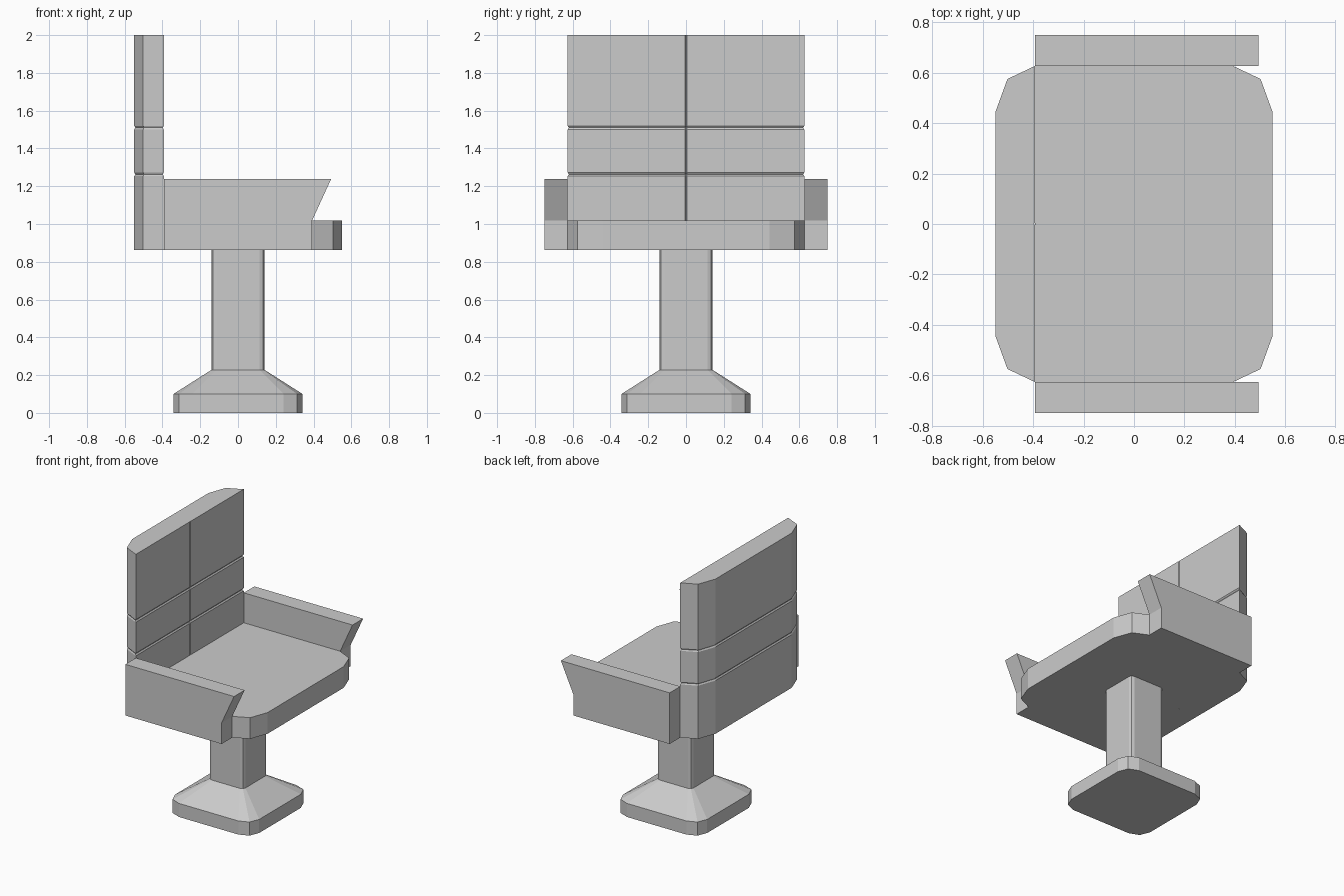
import bpy, bmesh

if "Cube" in bpy.data.objects:
    bpy.data.objects.remove(bpy.data.objects["Cube"])


def loft(name, rings):
    """Skin a stack of matching closed outlines and cap both ends."""
    bm = bmesh.new()
    rows = [[bm.verts.new(p) for p in ring] for ring in rings]
    n = len(rows[0])
    for a, b in zip(rows, rows[1:]):
        for i in range(n):
            j = (i + 1) % n
            bm.faces.new((a[i], a[j], b[j], b[i]))
    bm.faces.new(rows[0][::-1])
    bm.faces.new(rows[-1])
    bmesh.ops.recalc_face_normals(bm, faces=bm.faces)
    mesh = bpy.data.meshes.new(name)
    bm.to_mesh(mesh)
    bm.free()
    obj = bpy.data.objects.new(name, mesh)
    bpy.context.collection.objects.link(obj)
    return obj


def flat(outline, z):
    return [(x, y, z) for x, y in outline]


def rounded_square(r, cut, mid):
    """Square outline with two-facet corners."""
    corner = [(r, r - cut), (mid, mid), (r - cut, r)]
    pts = []
    for _ in range(4):
        pts += corner
        corner = [(-y, x) for x, y in corner]
    return pts


# Pedestal: flat foot, sloped shoulder and column
foot = rounded_square(0.342, 0.10, 0.313)
column = rounded_square(0.14, 0.026, 0.133)
loft("pedestal", [flat(foot, 0), flat(foot, 0.10), flat(column, 0.228), flat(column, 0.862)])

# Seat cushion with faceted front corners
half = [(-0.392, 0.627), (0.392, 0.627), (0.502, 0.575), (0.55, 0.443)]
seat = half + [(x, -y) for x, y in reversed(half)]
loft("seat", [flat(seat, 0.862), flat(seat, 1.018)])

# Backrest with a vertical seam in front and two seams all the way round
half = [(-0.397, 0.0), (-0.392, 0.005), (-0.392, 0.627), (-0.502, 0.575), (-0.55, 0.443)]
back = half + [(x, -y) for x, y in reversed(half[1:])]
inset = 0.007
cx, hx, hy = -0.471, 0.079, 0.627
seam = [(cx + (x - cx) * (1 - inset / hx), y * (1 - inset / hy)) for x, y in back]
rings = [flat(back, 0.862)]
for z in (1.263, 1.51):
    rings += [flat(back, z - 0.01), flat(seam, z), flat(back, z + 0.01)]
rings.append(flat(back, 2.0))
loft("backrest", rings)

# Armrests with an undercut front end
profile = [(-0.392, 0.862), (0.392, 0.862), (0.392, 1.018), (0.493, 1.238), (-0.392, 1.238)]
for side, s in (("left", -1), ("right", 1)):
    loft(side + "_armrest", [[(x, s * y, z) for x, z in profile] for y in (0.627, 0.75)])
